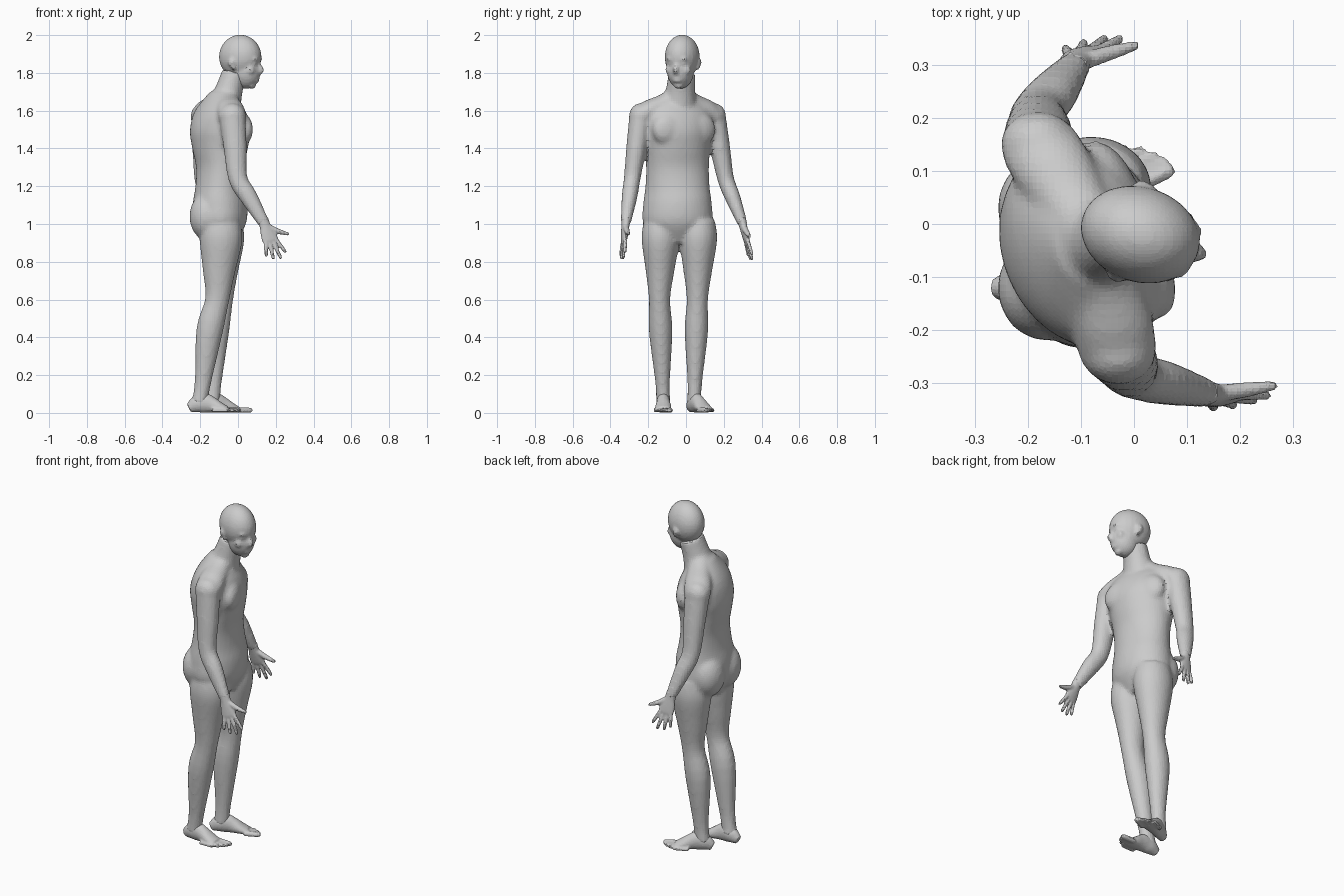
import bpy, bmesh, math
from mathutils import Matrix, Vector

cube = bpy.data.objects.get("Cube")
if cube:
    bpy.data.objects.remove(cube)

colour = (0.6, 0.6, 0.6, 1)
grey = bpy.data.materials.new("plain grey")
grey.use_nodes = True
grey.diffuse_color = colour
grey.node_tree.nodes["Principled BSDF"].inputs["Base Color"].default_value = colour

FORWARD, ACROSS, UP = Vector((1, 0, 0)), Vector((0, 1, 0)), Vector((0, 0, 1))

# Joint positions of the pose
POSE = {
    "right": dict(inner=1, foot_yaw=0, shoulder=(-.03, -.24, 1.57), elbow=(0, -.285, 1.24),
                  wrist=(.14, -.32, 1), hip=(-.09, -.135, .92), knee=(-.11, -.14, .6),
                  heel=(-.26, -.12, 0)),
    "left": dict(inner=-1, foot_yaw=25, shoulder=(-.18, .15, 1.57), elbow=(-.18, .21, 1.24),
                 wrist=(-.11, .3, 1), hip=(-.08, .065, .92), knee=(-.09, .06, .6),
                 heel=(-.19, .02, 0)),
}


def frame_at(position, yaw=0):
    return Matrix.Translation(position) @ Matrix.Rotation(math.radians(yaw), 4, 'Z')


def refine(rows, steps=4):
    """Smooth interpolation through the given section rows."""
    last, out = len(rows) - 1, []
    for i in range(last):
        quad = [rows[min(max(i + k, 0), last)] for k in (-1, 0, 1, 2)]
        for step in range(steps):
            t = step / steps
            out.append([b + t * (c - a + t * (2*a - 5*b + 4*c - d + t * (3*(b - c) + d - a))) / 2
                        for a, b, c, d in zip(*quad)])
    return out + [rows[-1]]


def tube(bm, points, depths, widths=None, squash=1, ref=FORWARD, frame=Matrix(), sides=24):
    """Loft ellipses along a path; depths run along ref, widths across it."""
    widths = widths or [depth * squash for depth in depths]
    rows = refine([(*p, d, w) for p, d, w in zip(points, depths, widths)])
    centres = [Vector(row[:3]) for row in rows]
    rings = []
    for i, (centre, row) in enumerate(zip(centres, rows)):
        tangent = (centres[min(i + 1, len(rows) - 1)] - centres[max(i - 1, 0)]).normalized()
        u = (ref - tangent * ref.dot(tangent)).normalized() * row[3]
        v = tangent.cross(u).normalized() * row[4]
        angles = [math.tau * k / sides for k in range(sides)]
        rings.append([bm.verts.new(frame @ (centre + u * math.cos(a) + v * math.sin(a)))
                      for a in angles])
    for low, high in zip(rings, rings[1:]):
        for k in range(sides):
            bm.faces.new((low[k - 1], low[k], high[k], high[k - 1]))
    bm.faces.new(rings[0])
    bm.faces.new(rings[-1])


def blob(bm, position, size, frame=Matrix()):
    matrix = frame @ Matrix.Translation(position) @ Matrix.Diagonal((*size, 1))
    bmesh.ops.create_uvsphere(bm, u_segments=24, v_segments=16, radius=1, matrix=matrix)


def finish(bm, name, voxel, rounds):
    """Fuse the overlapping forms into one skin."""
    bmesh.ops.recalc_face_normals(bm, faces=bm.faces[:])
    mesh = bpy.data.meshes.new(name)
    bm.to_mesh(mesh)
    bm.free()
    mesh.materials.append(grey)
    part = bpy.data.objects.new(name, mesh)
    bpy.context.scene.collection.objects.link(part)
    skin = part.modifiers.new("skin", 'REMESH')
    skin.mode = 'VOXEL'
    skin.voxel_size = voxel
    relax = part.modifiers.new("relax", 'SMOOTH')
    relax.factor = 0.5
    relax.iterations = rounds


def add_arm(bm, shoulder, elbow, wrist):
    blob(bm, shoulder, (.072, .062, .07))
    path = [shoulder, shoulder.lerp(elbow, .5), elbow, elbow.lerp(wrist, .4), wrist]
    tube(bm, path, (.07, .062, .051, .048, .031), squash=.87)


def add_leg(bm, hip, knee, ankle):
    path = [hip + UP * .1, hip, hip.lerp(knee, .5), knee,
            knee.lerp(ankle, .3) - FORWARD * .012, knee.lerp(ankle, .8), ankle]
    tube(bm, path, (.1, .114, .088, .064, .071, .044, .044), squash=.88)


def make_hand(name, elbow, wrist):
    """Local x runs along the fingers, local y towards the thumb."""
    along = ((wrist - elbow).normalized() - UP / 2).normalized()
    thumbward = FORWARD + ACROSS / 5
    thumbward = (thumbward - along * thumbward.dot(along)).normalized()
    frame = Matrix((along, thumbward, along.cross(thumbward))).transposed().to_4x4()
    frame.translation = wrist
    bm = bmesh.new()
    palm = [FORWARD * x for x in (-.03, .01, .05, .09, .105)]
    tube(bm, palm, (.03, .03, .04, .044, .036), (.025, .021, .018, .014, .01), ref=ACROSS, frame=frame)
    for k, reach in enumerate((.19, .205, .195, .175)):
        spread = Matrix.Rotation((1.5 - k) / 5, 3, 'Z') @ FORWARD
        finger = [spread * reach * t for t in (.4, .7, .95, 1)]
        tube(bm, finger, (.011, .0105, .009, .005), ref=ACROSS, frame=frame, sides=12)
    thumb = [(.015, .01, 0), (.055, .05, 0), (.09, .1, 0), (.093, .105, 0)]
    tube(bm, thumb, (.016, .015, .009, .005), ref=ACROSS, frame=frame, sides=12)
    finish(bm, name, .006, 2)


def make_foot(name, frame, inner):
    """Local x runs from the heel to the toes."""
    bm = bmesh.new()
    heights = (.025, .045, .053, .043, .03, .018)
    path = [(.04 * k, 0, height) for k, height in enumerate(heights)]
    tube(bm, path, heights, (.02, .034, .036, .038, .043, .042), ref=UP, frame=frame)
    for k in range(5):
        side = inner * (.035 - .019 * k)
        tip = .277 - .004 * k * k
        radius = .011 if k else .015
        toe = [(tip - back, side, .014) for back in (.09, .04, .01, 0)]
        tube(bm, toe, [radius * f for f in (1, 1, .9, .5)], ref=UP, frame=frame, sides=12)
    for vert in bm.verts:
        vert.co.z = max(vert.co.z, 0)
    finish(bm, name, .007, 2)


# Torso, built straight and then twisted to the left above the waist
body = bmesh.new()
core = Vector((-.095, -.045, 0))
spine = [core + UP * (.9 + k / 10) for k in range(9)]
tube(body, spine, (.08, .137, .145, .13, .125, .143, .152, .12, .05),
     (.1, .18, .182, .17, .168, .177, .195, .19, .07), sides=36)
for side in (-1, 1):
    blob(body, core + Vector((.088, side * .08, 1.5)), (.052, .1, .09))
    blob(body, core + Vector((-.07, side * .075, 1.04)), (.092, .1, .125))
for vert in body.verts:
    turn = 23 * min(max((vert.co.z - 1.15) / .3, 0), 1)
    vert.co = core + Matrix.Rotation(math.radians(turn), 3, 'Z') @ (vert.co - core)

# Neck
neck = [Vector(p) for p in ((-.085, -.04, 1.58), (-.05, -.03, 1.7), (-.02, -.02, 1.8))]
tube(body, neck, (.1, .074, .066), squash=1.07)

# Limbs on both sides
for side, pose in POSE.items():
    shoulder, elbow, wrist, hip, knee, heel = [
        Vector(pose[joint]) for joint in ("shoulder", "elbow", "wrist", "hip", "knee", "heel")]
    foot_frame = frame_at(heel, pose["foot_yaw"])
    ankle = foot_frame @ Vector((.055, 0, .05))
    add_arm(body, shoulder, elbow, wrist)
    add_leg(body, hip, knee, ankle)
    make_hand(side + "_hand", elbow, wrist)
    make_foot(side + "_foot", foot_frame, pose["inner"])
    # Slope from the neck to the shoulder
    nape = neck[1] - FORWARD * .02
    slope = [nape, nape.lerp(shoulder, .4) - UP * .01, nape.lerp(shoulder, .75), shoulder]
    tube(body, slope, (.055, .065, .075, .075), (.045, .052, .058, .058))
finish(body, "body", .012, 6)

# Head, turned to the right
head = bmesh.new()
skull = frame_at((.012, -.02, 1.85), -18)
blob(head, (0, 0, .035), (.115, .09, .117), skull)
blob(head, (.03, 0, -.04), (.081, .07, .094), skull)
nose = [(.098, 0, .02), (.105, 0, -.01), (.116, 0, -.036), (.1, 0, -.05)]
tube(head, nose, (.009, .012, .016, .012), frame=skull)
for drop in (.077, .09):
    blob(head, (.092, 0, -drop), (.013, .025, .01), skull)
blob(head, (.066, 0, -.116), (.02, .026, .018), skull)
for side in (-1, 1):
    blob(head, (.09, side * .03, .024), (.02, .028, .011), skull)
    blob(head, (.088, side * .034, 0), (.014, .016, .01), skull)
    blob(head, (.07, side * .045, -.035), (.024, .024, .028), skull)
    blob(head, (-.02, side * .088, .005), (.02, .011, .024), skull)
    blob(head, (-.013, side * .084, -.018), (.012, .01, .018), skull)
finish(head, "head", .009, 3)
